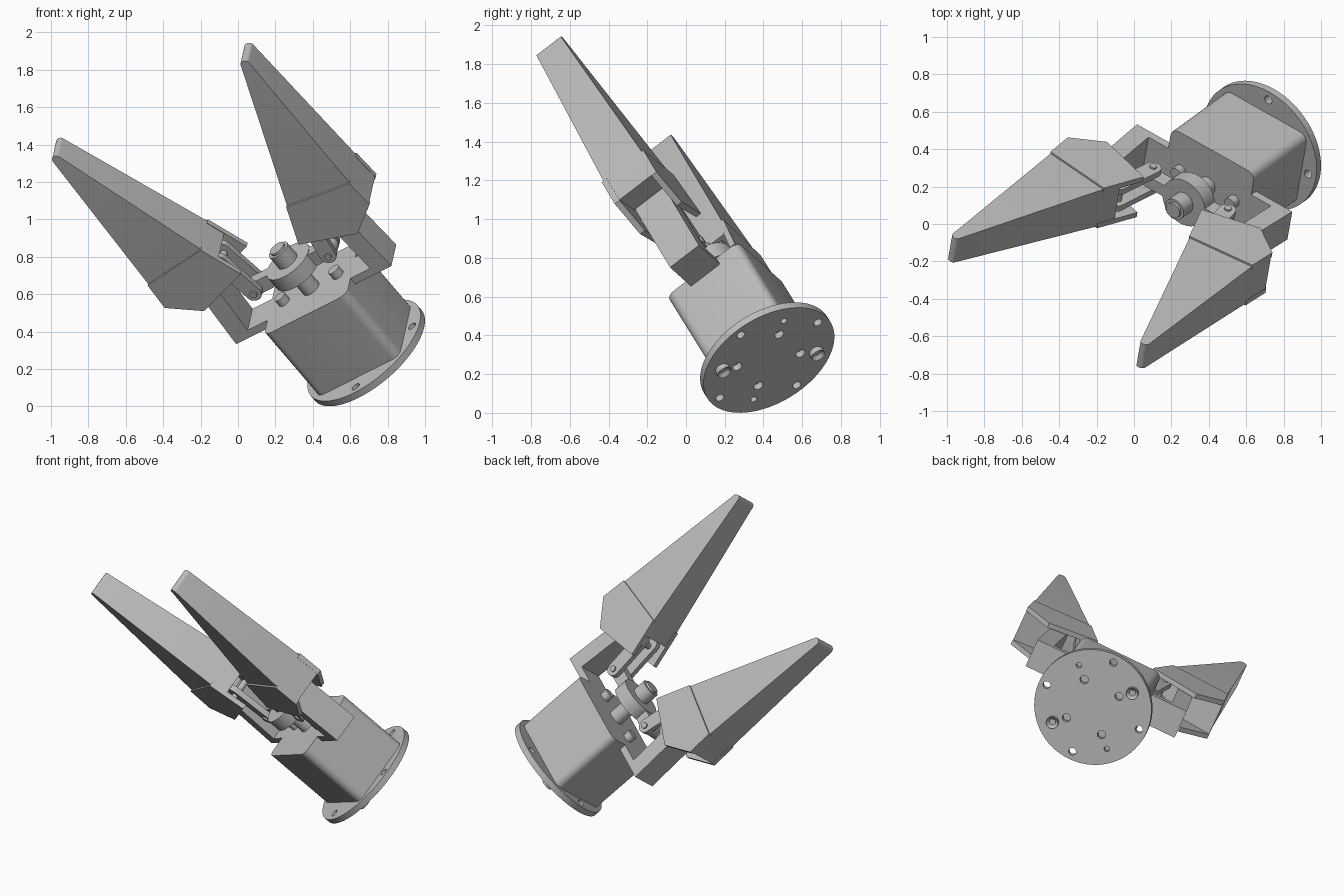
import bpy, bmesh, math
from mathutils import Vector, Matrix

cube = bpy.data.objects.get("Cube")
if cube:
    bpy.data.objects.remove(cube, do_unlink=True)

# One grey for the whole gripper
grey = bpy.data.materials.new("machined_grey")
grey.use_nodes = True
grey.diffuse_color = (0.5, 0.5, 0.5, 1)
grey.node_tree.nodes["Principled BSDF"].inputs["Base Color"].default_value = (0.5, 0.5, 0.5, 1)

# Tilted frame: x = finger spread, y = depth, z = gripper axis, origin under the flange
axis = Vector((-0.587, -0.427, 0.688)).normalized()
spread = Vector((0.798, -0.449, 0.403))
spread = (spread - axis * spread.dot(axis)).normalized()
depth = axis.cross(spread)
FRAME = Matrix.Translation((0.697, 0.428, 0.272)) @ Matrix((spread, depth, axis)).transposed().to_4x4()


def add(name, bm, mirror=False, bevel=0, smooth=False):
    bmesh.ops.recalc_face_normals(bm, faces=bm.faces)
    mesh = bpy.data.meshes.new(name)
    bm.to_mesh(mesh)
    bm.free()
    mesh.materials.append(grey)
    ob = bpy.data.objects.new(name, mesh)
    bpy.context.collection.objects.link(ob)
    ob.matrix_world = FRAME
    if bevel:
        mod = ob.modifiers.new("rounded", "BEVEL")
        mod.width, mod.segments = bevel, 3
    if mirror:
        mod = ob.modifiers.new("other_side", "MIRROR")
        mod.use_axis = (True, False, False)
    if smooth:
        bpy.ops.object.select_all(action="DESELECT")
        ob.select_set(True)
        bpy.context.view_layer.objects.active = ob
        bpy.ops.object.shade_smooth_by_angle(angle=math.radians(35))
    return ob


def rod(bm, centre, r, low, high, along="Z", seg=32):
    """Cylinder along the gripper axis (Z) or the depth axis (Y)."""
    mid = (low + high) / 2
    if along == "Z":
        m = Matrix.Translation((centre[0], centre[1], mid))
    else:
        m = Matrix.Translation((centre[0], mid, centre[1])) @ Matrix.Rotation(math.pi / 2, 4, "X")
    bmesh.ops.create_cone(bm, cap_ends=True, segments=seg, radius1=r, radius2=r,
                          depth=high - low, matrix=m)


def slab(bm, outline, y0, y1):
    """Outline in (x, z) extruded through the depth."""
    face = bm.faces.new([bm.verts.new((x, y0, z)) for x, z in outline])
    ext = bmesh.ops.extrude_face_region(bm, geom=[face])["geom"]
    bmesh.ops.translate(bm, vec=(0, y1 - y0, 0),
                        verts=[v for v in ext if isinstance(v, bmesh.types.BMVert)])


def capsule(p, q, r, n=12):
    """Outline of a bar with round ends."""
    a = math.atan2(q[1] - p[1], q[0] - p[0])
    pts = []
    for c, start in ((q, a - math.pi / 2), (p, a + math.pi / 2)):
        pts += [(c[0] + r * math.cos(start + math.pi * i / n),
                 c[1] + r * math.sin(start + math.pi * i / n)) for i in range(n + 1)]
    return pts


def box(bm, lo, hi):
    slab(bm, [(lo[0], lo[2]), (hi[0], lo[2]), (hi[0], hi[2]), (lo[0], hi[2])], lo[1], hi[1])


# Mounting flange with bolt holes
bm = bmesh.new()
rod(bm, (0, 0), 0.374, 0, 0.04, seg=72)
flange = add("mounting_flange", bm)
bm = bmesh.new()
for x, y in ((0.322, 0), (-0.322, 0), (0, 0.322), (0, -0.322)):
    rod(bm, (x, y), 0.024, -0.1, 0.1, seg=20)
for s in (1, -1):
    rod(bm, (0.19 * s, 0.208 * s), 0.018, -0.1, 0.1, seg=20)
    for t in (1, -1):
        rod(bm, (0.122 * s, 0.138 * t), 0.027, -0.1, 0.1, seg=20)
cutter = add("flange_hole_cutter", bm)
cutter.hide_render = True
cutter.hide_viewport = True
cut = flange.modifiers.new("holes", "BOOLEAN")
cut.object, cut.solver = cutter, "EXACT"

# Two socket screws under the flange
for side, s in (("left", 1), ("right", -1)):
    bm = bmesh.new()
    rod(bm, (0.19 * s, -0.2 * s), 0.038, -0.03, 0.0, seg=24)
    cap = min(bm.faces, key=lambda f: f.calc_center_median().z)
    bmesh.ops.inset_region(bm, faces=[cap], thickness=0.018)
    bmesh.ops.translate(bm, vec=(0, 0, 0.02), verts=cap.verts)
    add(side + "_flange_screw", bm, smooth=True)

# Motor housing with rounded upright edges
bm = bmesh.new()
box(bm, (-0.278, -0.235, 0.035), (0.278, 0.235, 0.52))
upright = [e for e in bm.edges if abs(e.verts[0].co.z - e.verts[1].co.z) > 0.1]
bmesh.ops.bevel(bm, geom=upright, offset=0.05, segments=6, profile=0.5, affect="EDGES")
add("motor_housing", bm, smooth=True)

# L-shaped brackets flush with the housing top
bm = bmesh.new()
slab(bm, [(0.26, 0.475), (0.52, 0.475), (0.49, 0.93), (0.385, 0.93), (0.41, 0.52), (0.26, 0.52)],
     -0.095, 0.095)
add("side_brackets", bm, mirror=True)

# Bolts on the housing top
bm = bmesh.new()
rod(bm, (0.18, 0), 0.034, 0.5, 0.565, seg=24)
add("housing_bolts", bm, mirror=True, smooth=True)

# Lead screw, hub and hub lugs
bm = bmesh.new()
rod(bm, (0, 0), 0.052, 0.5, 0.74)
rod(bm, (0, 0), 0.062, 0.72, 0.82)
rod(bm, (0, 0), 0.045, 0.81, 0.835)
add("lead_screw", bm, smooth=True)
bm = bmesh.new()
rod(bm, (0, 0), 0.14, 0.645, 0.735, seg=48)
add("hub", bm, smooth=True)
bm = bmesh.new()
slab(bm, capsule((0.09, 0.69), (0.25, 0.69), 0.042), -0.035, 0.035)
add("hub_lugs", bm, mirror=True, smooth=True)

# Paired links from the hub lugs up to the jaws, with their pivot pins
bm = bmesh.new()
for y in (-0.075, 0.038):
    slab(bm, capsule((0.25, 0.69), (0.29, 0.95), 0.045), y, y + 0.037)
add("jaw_links", bm, mirror=True, smooth=True)
bm = bmesh.new()
rod(bm, (0.25, 0.69), 0.02, -0.085, 0.085, "Y", 20)
rod(bm, (0.29, 0.93), 0.02, -0.12, 0.12, "Y", 20)
rod(bm, (0.44, 0.86), 0.025, -0.12, 0.12, "Y", 20)
add("pivot_pins", bm, mirror=True, smooth=True)

# Jaw side plates
bm = bmesh.new()
for y0, y1 in ((-0.137, -0.105), (0.105, 0.137)):
    slab(bm, [(0.286, 1.105), (0.194, 0.868), (0.514, 0.766), (0.686, 0.891), (0.676, 1.06)], y0, y1)
add("jaw_plates", bm, mirror=True)

# Tapering finger blades with a rounded tip
bm = bmesh.new()
sections = [([(0.25, 1.0), (0.684, 0.895)], 0.12),
            ([(0.289, 1.105), (0.674, 1.058)], 0.126),
            ([(0.615, 1.975), (0.657, 1.965)], 0.08)]
rings = []
for (inner, outer), h in sections:
    rings.append([bm.verts.new((p[0], y, p[1])) for p, y in
                  ((inner, -h), (outer, -h), (outer, h), (inner, h))])
for low, high in zip(rings, rings[1:]):
    for i in range(4):
        j = (i + 1) % 4
        bm.faces.new((low[i], low[j], high[j], high[i]))
bm.faces.new(rings[0])
bm.faces.new(rings[-1])
bm.edges.ensure_lookup_table()
tip = [e for e in bm.edges if all(v.co.z > 1.9 for v in e.verts)
       and abs(e.verts[0].co.y - e.verts[1].co.y) > 0.1]
for v in rings[-1]:
    v.co.z += 0.015
bmesh.ops.bevel(bm, geom=tip, offset=0.018, segments=4, profile=0.5, affect="EDGES")
add("finger_blades", bm, mirror=True, smooth=True)
